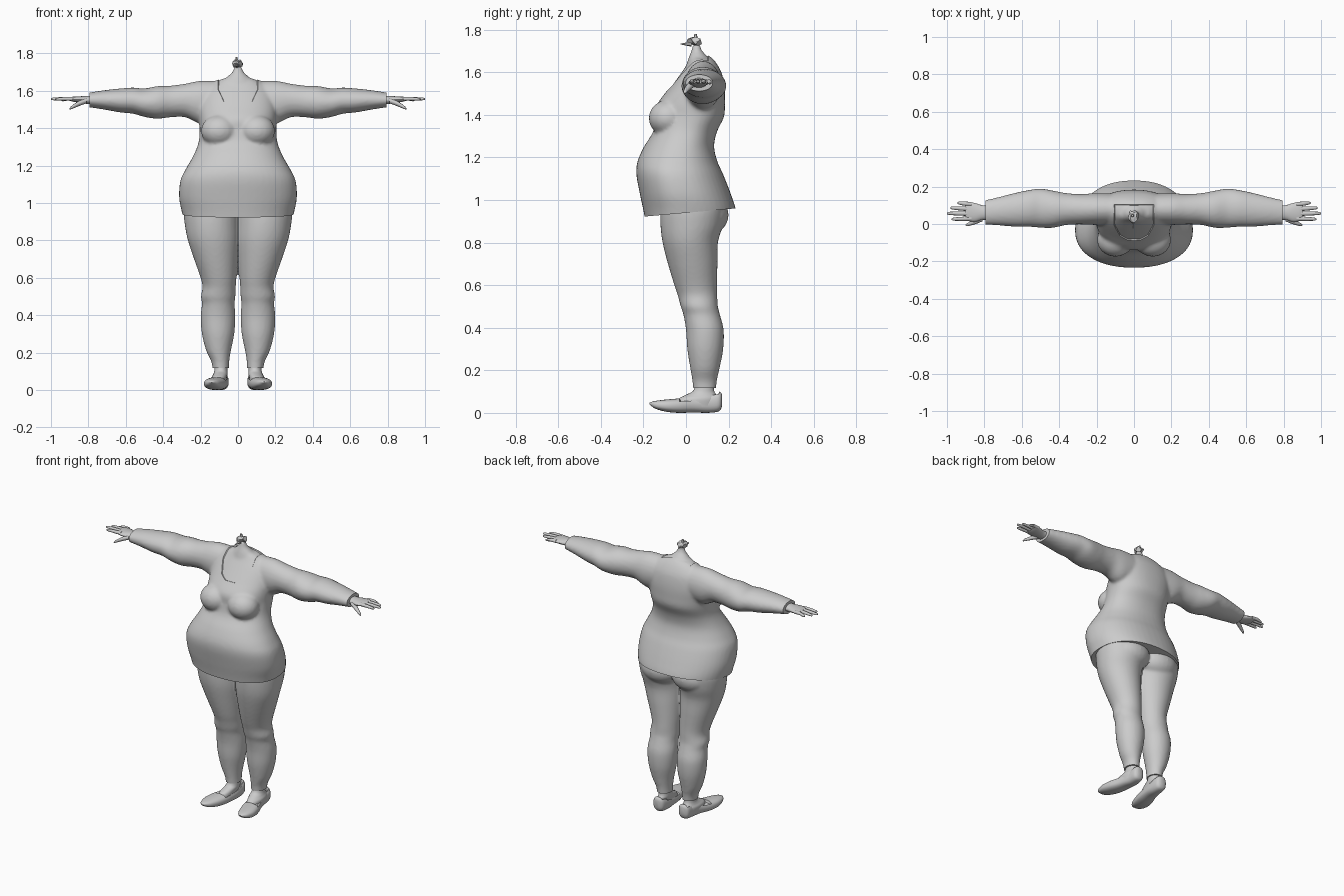
import bpy, bmesh, random
from math import sin, cos, tau
from mathutils import Vector, Matrix

cube = bpy.data.objects.get("Cube")
if cube:
    bpy.data.objects.remove(cube)

grey = bpy.data.materials.new("plain_grey")
grey.use_nodes = True
grey.diffuse_color = (0.6, 0.6, 0.6, 1)
grey.node_tree.nodes["Principled BSDF"].inputs["Base Color"].default_value = (0.6, 0.6, 0.6, 1)


def spline(rows, steps):
    """Smooth the table of sections with a Catmull-Rom curve."""
    r = [Vector(row) for row in rows]
    r = [r[0]] + r + [r[-1]]
    out = []
    for a, b, c, d in zip(r, r[1:], r[2:], r[3:]):
        for i in range(steps):
            t = i / steps
            out.append(b + (c - a) * (t / 2) + (a * 2 - b * 5 + c * 4 - d) * (t * t / 2)
                       + (b * 3 - a - c * 3 + d) * (t ** 3 / 2))
    return out + [r[-1]]


def loft(bm, axis, rows, sides=32, steps=4, power=1.0, flip=1):
    """Rows: position, low u, high u, low v, high v and, if given, v of the widest point."""
    order = {"x": (0, 1, 2), "y": (1, 0, 2), "z": (2, 0, 1)}[axis]
    rings = []
    for s in spline(rows, steps):
        t, u0, u1, v0, v1 = s[:5]
        mid = s[5] if len(s) > 5 else (v0 + v1) / 2
        ring = []
        for i in range(sides):
            c, n = cos(tau * i / sides), sin(tau * i / sides)
            c, n = (abs(k) ** power * (1 if k > 0 else -1) for k in (c, n))
            co = Vector((0, 0, 0))
            co[order[0]] = t
            co[order[1]] = (u0 + u1) / 2 + (u1 - u0) / 2 * c
            co[order[2]] = mid + n * (v1 - mid if n > 0 else mid - v0)
            co.x *= flip
            ring.append(bm.verts.new(co))
        rings.append(ring)
    faces = [bm.faces.new(rings[0]), bm.faces.new(rings[-1])]
    for a, b in zip(rings, rings[1:]):
        for i in range(sides):
            j = (i + 1) % sides
            faces.append(bm.faces.new((a[i], a[j], b[j], b[i])))
    bmesh.ops.recalc_face_normals(bm, faces=faces)


def ball(bm, centre, radii):
    bmesh.ops.create_uvsphere(bm, u_segments=24, v_segments=16, radius=1,
                              matrix=Matrix.LocRotScale(centre, None, radii))


def finish(name, bm, mirror=False, angle=0.7):
    me = bpy.data.meshes.new(name)
    bm.to_mesh(me)
    bm.free()
    me.materials.append(grey)
    me.shade_smooth()
    me.set_sharp_from_angle(angle=angle)
    ob = bpy.data.objects.new(name, me)
    bpy.context.collection.objects.link(ob)
    if mirror:
        ob.modifiers.new("mirror", "MIRROR")
    return ob


def fuse(bm, voxel=0.01, smooth=5):
    """Merge overlapping solids into one soft surface."""
    ob = finish("blend", bm)
    mod = ob.modifiers.new("remesh", "REMESH")
    mod.mode, mod.voxel_size = "VOXEL", voxel
    soft = ob.modifiers.new("smooth", "SMOOTH")
    soft.factor, soft.iterations = 0.5, smooth
    out = bmesh.new()
    out.from_mesh(ob.evaluated_get(bpy.context.evaluated_depsgraph_get()).to_mesh())
    bpy.data.objects.remove(ob)
    return out


def trim(bm, point, normal):
    """Cut flat and cap, keeping the side the normal points to."""
    cut = bmesh.ops.bisect_plane(bm, geom=bm.verts[:] + bm.edges[:] + bm.faces[:], plane_co=point,
                                 plane_no=normal, clear_inner=True)["geom_cut"]
    edges = [e for e in cut if isinstance(e, bmesh.types.BMEdge)]
    bmesh.ops.edgeloop_fill(bm, edges=edges)
    bmesh.ops.recalc_face_normals(bm, faces=bm.faces)


# Tunic: torso, bust, neck and sleeves blended together
bm = bmesh.new()
torso = [(0.87, .28, -.185, .235, -.01), (0.95, .30, -.2, .235, -.01), (1.03, .315, -.217, .21, -.03),
         (1.12, .308, -.233, .175, -.05), (1.18, .28, -.228, .148, -.05), (1.25, .24, -.198, .132, -.03),
         (1.32, .212, -.155, .145, 0), (1.39, .205, -.14, .178, .03), (1.45, .208, -.135, .183, .05),
         (1.52, .21, -.085, .182, .07), (1.59, .19, -.035, .17, .08), (1.64, .14, 0, .145, .08),
         (1.67, .085, .015, .12, .07)]
loft(bm, "z", [(z, -w, w, f, b, m) for z, w, f, b, m in torso], sides=48, power=0.9)
loft(bm, "z", [(1.58, -.12, .12, -.02, .14), (1.65, -.085, .085, .0, .12), (1.685, -.055, .055, .012, .1),
               (1.705, -.034, .034, .02, .08), (1.735, -.025, .025, .026, .072)])
sleeve = [(.08, .0, .16, 1.44, 1.65), (.2, -.005, .165, 1.425, 1.653), (.28, -.002, .16, 1.458, 1.638),
          (.36, -.005, .165, 1.458, 1.627), (.43, -.02, .178, 1.45, 1.625), (.5, -.02, .19, 1.46, 1.612),
          (.56, -.015, .182, 1.477, 1.617), (.63, -.015, .168, 1.484, 1.612), (.72, -.008, .145, 1.5, 1.602),
          (.82, -.002, .122, 1.515, 1.586)]
for side in (1, -1):
    loft(bm, "x", sleeve, flip=side)
    ball(bm, (side * .1, -.085, 1.385), (.098, .09, .085))
bm = fuse(bm)
trim(bm, (0, -.2, .922), (0, -.09, 1))
for side in (1, -1):
    trim(bm, (side * .795, 0, 0), (-side, 0, 0))

# Neckline: outline cut into the tunic, skin sunk slightly below the cloth
half = [(0.105, 1.67), (0.108, 1.61), (0.075, 1.54), (0.035, 1.517)]
outline = half + [(-x, z) for x, z in reversed(half)]
planes = [(Vector((a[0], 0, a[1])), Vector((a[1] - b[1], 0, b[0] - a[0])))
          for a, b in zip(outline, outline[1:])]
planes = [(p, n if n.dot(Vector((0, 0, 1.6)) - p) < 0 else -n) for p, n in planes]
planes.append((Vector((0, .105, 0)), Vector((0, 1, 0))))
for p, n in planes:
    near = [f for f in bm.faces if abs(f.calc_center_median().x) < .14
            and f.calc_center_median().z > 1.49 and f.calc_center_median().y < .13]
    geom = list({v for f in near for v in f.verts}) + list({e for f in near for e in f.edges}) + near
    bmesh.ops.bisect_plane(bm, geom=geom, plane_co=p, plane_no=n)
skin = [f for f in bm.faces if f.calc_center_median().z > 1.5
        and all(n.dot(f.calc_center_median() - p) < 0 for p, n in planes)]
bmesh.ops.inset_region(bm, faces=skin, thickness=.002, depth=-.006, use_even_offset=False)
finish("tunic", bm)

# Ragged knob on top of the neck
random.seed(4)
bm = bmesh.new()
bmesh.ops.create_icosphere(bm, subdivisions=2, radius=1,
                           matrix=Matrix.LocRotScale((-.005, .045, 1.745), None, (.03, .038, .023)))
for v in bm.verts:
    v.co += (v.co - Vector((-.005, .045, 1.745))) * random.uniform(-.45, .2)
bmesh.ops.create_cone(bm, segments=6, radius1=.012, radius2=.002, depth=.05, cap_ends=True,
                      matrix=Matrix.Translation((-.005, 0, 1.733)) @ Matrix.Rotation(tau / 4, 4, "X"))
bmesh.ops.create_cone(bm, segments=6, radius1=.013, radius2=.006, depth=.035, cap_ends=True,
                      matrix=Matrix.Translation((-.008, .045, 1.762)))
finish("neck_knob", bm, angle=0.5)

# Leggings: two full legs and the seat
bm = bmesh.new()
leg = [(.09, .048, .134, .035, .14), (.15, .047, .142, .03, .145), (.21, .038, .17, .02, .158),
       (.3, .02, .193, .006, .175), (.39, .014, .2, .0, .177), (.46, .018, .193, -.012, .16),
       (.5, .014, .198, -.025, .15), (.55, .012, .19, -.038, .147), (.6, .008, .2, -.055, .146),
       (.7, .002, .235, -.085, .148), (.8, -.004, .268, -.11, .15), (.88, -.005, .284, -.12, .172),
       (.96, -.005, .29, -.12, .18), (1.02, -.005, .27, -.11, .17)]
for side in (1, -1):
    loft(bm, "z", leg, flip=side)
    ball(bm, (side * .11, .1, .93), (.13, .1, .095))
bm = fuse(bm, smooth=3)
trim(bm, (0, 0, .118), (0, 0, 1))
finish("leggings", bm)

# Feet
bm = bmesh.new()
loft(bm, "z", [(.03, .065, .14, -.05, .14), (.065, .06, .142, -.035, .145), (.085, .056, .132, .0, .142),
               (.105, .056, .126, .035, .132), (.15, .057, .124, .045, .13)], sides=20)
finish("foot", bm, mirror=True)

# Flat shoes with a sunken opening
bm = bmesh.new()
loft(bm, "y", [(.17, .078, .108, .035, .085), (.155, .056, .128, .008, .1), (.1, .05, .134, .0, .088),
               (.04, .053, .148, .002, .074), (-.03, .062, .173, .0, .068), (-.09, .078, .182, .005, .063),
               (-.14, .1, .172, .018, .057), (-.165, .122, .155, .034, .051), (-.172, .134, .146, .04, .046)],
     sides=24, power=0.8)
bm.normal_update()
opening = [f for f in bm.faces if f.normal.z > .55 and -.035 < f.calc_center_median().y < .15]
bmesh.ops.inset_region(bm, faces=opening, thickness=.004, depth=-.014)
finish("shoe", bm, mirror=True)

# Hands: wrist and palm, four fingers and a thumb
bm = bmesh.new()
loft(bm, "x", [(.77, .02, .1, 1.525, 1.575), (.81, .022, .1, 1.53, 1.572), (.85, .012, .112, 1.536, 1.57),
               (.885, .016, .118, 1.542, 1.568), (.9, .025, .112, 1.547, 1.565)], sides=20)
for base, tip, reach, drop in ((.106, .112, .945, 1.55), (.08, .086, .982, 1.555),
                               (.055, .057, 1.0, 1.556), (.029, .026, .975, 1.555)):
    end = (base + tip) / 2
    loft(bm, "x", [(.87, base - .012, base + .012, 1.545, 1.567), ((.87 + reach) / 2, end - .011, end + .011, 1.547, 1.567),
                   (reach - .01, tip - .008, tip + .008, drop - .007, drop + .007),
                   (reach, tip - .003, tip + .003, drop - .003, drop + .003)], sides=10, steps=3)
loft(bm, "x", [(.81, .015, .05, 1.532, 1.56), (.845, .0, .032, 1.52, 1.548), (.875, -.008, .014, 1.508, 1.53),
               (.893, -.012, .004, 1.501, 1.516), (.9, -.009, -.003, 1.501, 1.507)], sides=12, steps=3)
finish("hand", bm, mirror=True)
